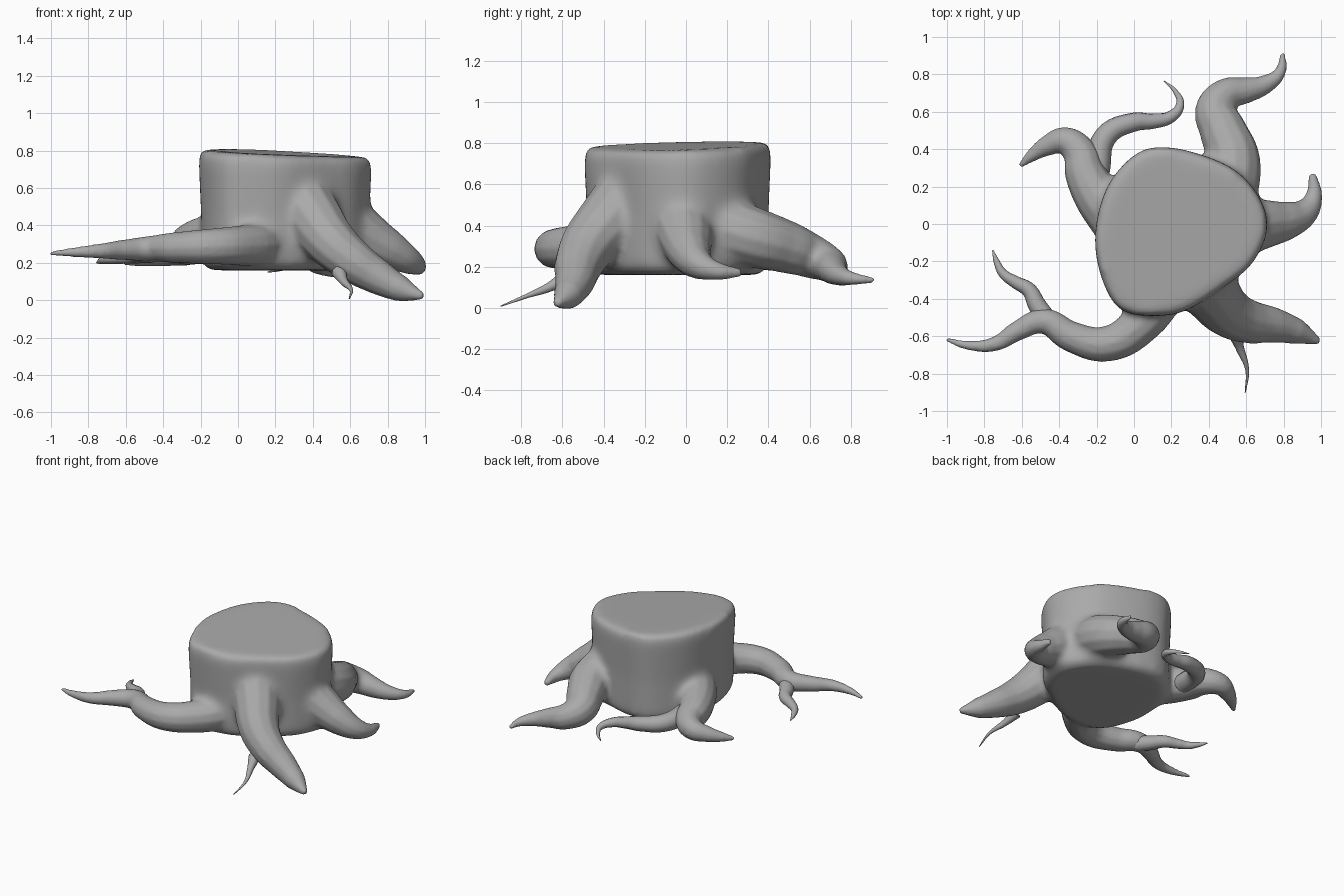
import bpy, bmesh
from mathutils import Vector

cube = bpy.data.objects.get("Cube")
if cube:
    bpy.data.objects.remove(cube)

material = bpy.data.materials.new("grey wood")
material.use_nodes = True
grey = (0.4, 0.4, 0.4, 1)
material.diffuse_color = grey
material.node_tree.nodes["Principled BSDF"].inputs["Base Color"].default_value = grey


def place(name, data):
    ob = bpy.data.objects.new(name, data)
    bpy.context.collection.objects.link(ob)
    return ob


def bake(ob):
    """Replace an object by the mesh it evaluates to."""
    bpy.context.view_layer.update()
    depsgraph = bpy.context.evaluated_depsgraph_get()
    mesh = bpy.data.meshes.new_from_object(ob.evaluated_get(depsgraph))
    bpy.data.objects.remove(ob)
    return mesh


def finish(name, mesh):
    """Place a mesh as a smooth, coloured object."""
    mesh.materials.clear()
    mesh.materials.append(material)
    for face in mesh.polygons:
        face.use_smooth = True
    place(name, mesh)


def fuse(meshes, voxel, iterations):
    """Merge closed meshes into one skin and soften the joints."""
    joined = bmesh.new()
    for part in meshes:
        joined.from_mesh(part)
    mesh = bpy.data.meshes.new("joined")
    joined.to_mesh(mesh)
    joined.free()
    ob = place("joined", mesh)
    blend = ob.modifiers.new("blend", 'REMESH')
    blend.mode = 'VOXEL'
    blend.voxel_size = voxel
    soften = ob.modifiers.new("soften", 'SMOOTH')
    soften.factor = .5
    soften.iterations = iterations
    return bake(ob)


def root(path, height, radius, drop=1, taper=1):
    """Round tapered mesh on a plan path; height and radius are (start, end)."""
    curve = bpy.data.curves.new("path", 'CURVE')
    curve.dimensions = '3D'
    curve.bevel_depth = 1
    curve.resolution_u = 6
    curve.use_fill_caps = True
    spline = curve.splines.new('BEZIER')
    spline.bezier_points.add(len(path) - 1)
    for i, (point, (x, y)) in enumerate(zip(spline.bezier_points, path)):
        left = 1 - i / (len(path) - 1)
        z = height[1] + (height[0] - height[1]) * left ** drop
        point.co = (x, y, z)
        point.radius = radius[1] + (radius[0] - radius[1]) * left ** taper
        point.handle_left_type = point.handle_right_type = 'AUTO'
    return bake(place("path", curve))


def rounded(corners, steps=4):
    """Closed smooth curve through the corners."""
    points = [Vector(c) for c in corners]
    result = []
    for i in range(len(points)):
        a, b, c, d = (points[(i + k) % len(points)] for k in range(4))
        for t in (s / steps for s in range(steps)):
            result.append(b + t / 2 * (c - a + t * (2 * a - 5 * b + 4 * c - d
                                                    + t * (3 * b - a - 3 * c + d))))
    return result


# Trunk: one outline lofted upwards, with a tilted top
outline = rounded([(.14, .41), (.34, .375), (.55, .28), (.68, .12), (.71, -.04), (.63, -.21),
                   (.5, -.32), (.28, -.46), (.1, -.49), (-.08, -.45), (-.18, -.26),
                   (-.205, -.04), (-.14, .2), (0, .365)])
centre = Vector((.25, -.03))
bm = bmesh.new()
rings = []
for height, scale, tilt in [(.16, .88, 0), (.19, .98, 0), (.45, .98, 0), (.73, 1.01, 1), (.79, .99, 1)]:
    ring = []
    for corner in outline:
        x, y = centre + (corner - centre) * scale
        ring.append(bm.verts.new((x, y, height + tilt * (.03 * y - .05 * (x - .2)))))
    rings.append(ring)
for low, high in zip(rings, rings[1:]):
    for i in range(len(outline)):
        bm.faces.new((low[i - 1], low[i], high[i], high[i - 1]))
bm.faces.new(rings[0])
bm.faces.new(rings[-1])
bmesh.ops.recalc_face_normals(bm, faces=bm.faces)
trunk = bpy.data.meshes.new("trunk")
bm.to_mesh(trunk)
bm.free()

# Main roots
roots = [
    root([(.18, -.33), (.05, -.52), (-.14, -.64), (-.34, -.6), (-.48, -.52),
          (-.62, -.57), (-.74, -.64), (-.88, -.65), (-1.01, -.615)],
         (.3, .25), (.125, .012)),
    root([(.34, -.28), (.42, -.38), (.5, -.47), (.61, -.52), (.74, -.54),
          (.87, -.575), (.99, -.63)],
         (.53, .02), (.17, .02), drop=1.4, taper=.6),
    root([(.57, -.02), (.7, 0), (.82, .02), (.91, .06), (.96, .14), (.955, .27)],
         (.42, .17), (.16, .02), drop=1.9)]
roots += [
    root([(.5, .16), (.53, .34), (.475, .5), (.435, .61), (.49, .69), (.6, .715),
          (.7, .745), (.78, .81), (.797, .915)],
         (.39, .135), (.165, .014), drop=1.7),
    root([(-.06, -.02), (-.19, .14), (-.26, .27), (-.29, .38), (-.37, .445),
          (-.46, .42), (-.54, .37), (-.61, .31)],
         (.34, .2), (.145, .014), drop=1.1, taper=.9)]

# Broad fillets first, then the full roots over them
flared = fuse([trunk] + roots, .02, 24)
finish("stump_with_roots", fuse([flared] + roots, .011, 8))

# Thin side roots
finish("front_right_twig", root([(-.46, -.52), (-.52, -.43), (-.56, -.355), (-.635, -.31),
                                 (-.7, -.265), (-.735, -.2), (-.755, -.14)],
                                (.255, .2), (.055, .004), taper=.8))
finish("front_left_twig", root([(.54, -.58), (.565, -.66), (.605, -.78), (.595, -.9)],
                               (.15, .008), (.04, .003), taper=1.5))
finish("back_right_twig", root([(-.2, .28), (-.15, .47), (0, .545), (.1, .55), (.2, .575),
                                (.247, .64), (.22, .71), (.16, .765)],
                               (.27, .15), (.07, .003)))
